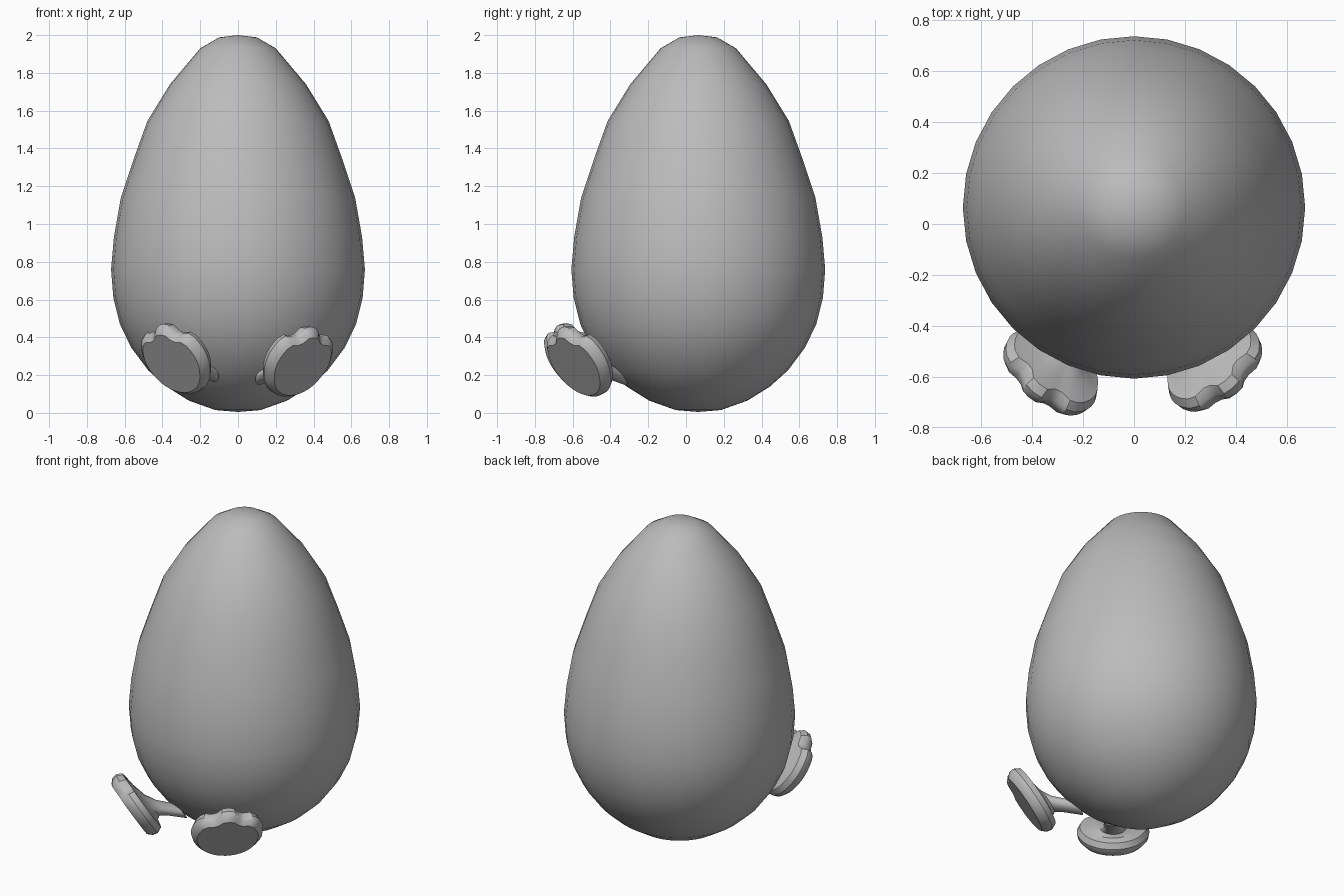
import bpy, bmesh
from math import sin, cos, pi, radians
from mathutils import Vector

cube = bpy.data.objects.get("Cube")
if cube:
    bpy.data.objects.remove(cube, do_unlink=True)

grey = bpy.data.materials.new("plain_grey")
grey.use_nodes = True
COLOUR = (0.5, 0.5, 0.5, 1)
grey.diffuse_color = COLOUR
grey.node_tree.nodes["Principled BSDF"].inputs["Base Color"].default_value = COLOUR


def loft(name, rings, start, end, angle):
    """Skin a list of equal rings and close both ends with a fan."""
    bm = bmesh.new()
    loops = [[bm.verts.new(p) for p in ring] for ring in rings]
    n = len(loops[0])
    for a, b in zip(loops, loops[1:]):
        for i in range(n):
            j = (i + 1) % n
            bm.faces.new((a[i], a[j], b[j], b[i]))
    for tip, loop in ((start, loops[0]), (end, loops[-1])):
        v = bm.verts.new(tip)
        for i in range(n):
            bm.faces.new((v, loop[i], loop[(i + 1) % n]))
    bmesh.ops.recalc_face_normals(bm, faces=bm.faces)
    mesh = bpy.data.meshes.new(name)
    bm.to_mesh(mesh)
    bm.free()
    mesh.materials.append(grey)
    obj = bpy.data.objects.new(name, mesh)
    bpy.context.collection.objects.link(obj)
    bpy.ops.object.select_all(action='DESELECT')
    obj.select_set(True)
    bpy.context.view_layer.objects.active = obj
    bpy.ops.object.shade_smooth_by_angle(angle=radians(angle))


# Egg body: radius and height pairs turned around its axis
EGG_Y = 0.065
profile = [(.12, .015), (.26, .065), (.38, .14), (.475, .225), (.565, .345),
           (.625, .47), (.66, .61), (.672, .76), (.657, .93), (.62, 1.14),
           (.55, 1.35), (.48, 1.545), (.36, 1.74), (.2, 1.93), (.1, 1.988)]
SIDES = 32
body = [[(r * cos(2 * pi * i / SIDES), EGG_Y + r * sin(2 * pi * i / SIDES), z)
         for i in range(SIDES)] for r, z in profile]
loft("egg_body", body, (0, EGG_Y, .005), (0, EGG_Y, 2), 60)


def paw_radius(deg, depth):
    """Round heel, three toes with clefts on the upper half."""
    off = abs(deg - 90)
    if off <= 50:
        return .228 - depth * (1 - abs(cos(radians(off * 3.6)))) ** 1.5
    return .228 - .028 * min(1, (off - 50) / 60)


# Feet: flat sole, rounded rim, creased top narrowing into a short leg
def foot(name, side, centre, turn=40, tilt=57):
    t, a = radians(turn), radians(tilt)
    out = Vector((side * sin(t), -cos(t), 0))
    up = Vector((0, 0, 1))
    across = out.cross(up)
    toes = out * cos(a) + up * sin(a)
    inward = up * cos(a) - out * sin(a)
    # scale, height above sole, shift towards the toes, cleft depth
    layers = [(.55, .0, 0, .0), (.85, .0, 0, .05), (.97, .025, 0, .06),
              (1, .055, 0, .06), (.92, .09, 0, .07), (.6, .1, -.02, .06),
              (.36, .12, -.06, .02), (.26, .155, -.11, 0), (.24, .24, -.21, 0)]
    angles = [-90 + 10 * i for i in range(36)]

    def point(u, v, h):
        return centre + across * u + toes * v + inward * h

    rings = []
    for scale, h, shift, depth in layers:
        ring = []
        for deg in angles:
            r = scale * paw_radius(deg, depth)
            ring.append(point(r * cos(radians(deg)), shift + r * sin(radians(deg)), h))
        rings.append(ring)
    loft(name, rings, point(0, 0, .0), point(0, -.21, .24), 35)


foot("left_foot", 1, Vector((.335, -.585, .235)))
foot("right_foot", -1, Vector((-.345, -.6, .25)))
